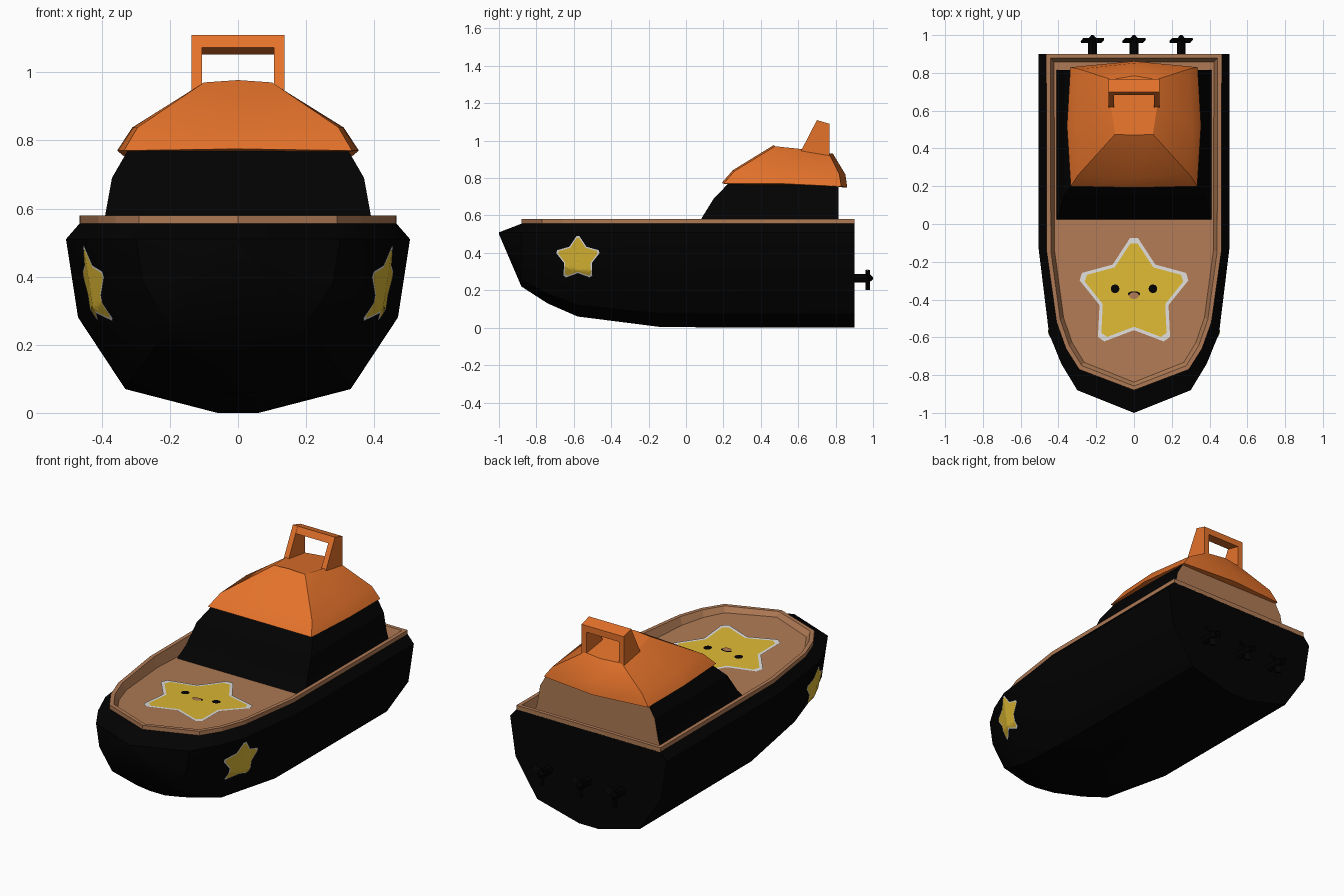
import bpy, bmesh, math
from mathutils import Vector, Matrix
from mathutils.bvhtree import BVHTree

if "Cube" in bpy.data.objects:
    bpy.data.objects.remove(bpy.data.objects["Cube"])


def mat(name, rgb):
    m = bpy.data.materials.new(name)
    m.diffuse_color = (*rgb, 1)
    m.use_nodes = True
    m.node_tree.nodes["Principled BSDF"].inputs["Base Color"].default_value = m.diffuse_color
    return m


BLACK = mat("black", (0.0006, 0.0006, 0.0006))
BROWN = mat("wood brown", (0.43, 0.195, 0.09))
ORANGE = mat("orange", (0.78, 0.17, 0.024))
YELLOW = mat("yellow", (0.72, 0.48, 0.034))
SILVER = mat("pale grey", (0.74, 0.73, 0.72))


def finish(name, bm, *mats, normals=True, smooth=None):
    if normals:
        bmesh.ops.recalc_face_normals(bm, faces=bm.faces)
    me = bpy.data.meshes.new(name)
    bm.to_mesh(me)
    for m in mats:
        me.materials.append(m)
    ob = bpy.data.objects.new(name, me)
    bpy.context.collection.objects.link(ob)
    if smooth:
        bpy.ops.object.select_all(action='DESELECT')
        ob.select_set(True)
        bpy.context.view_layer.objects.active = ob
        bpy.ops.object.shade_smooth_by_angle(angle=math.radians(smooth))
    return ob


def loft(rings, closed, cap_first=True, cap_last=True):
    """Skin a list of equally long point rings."""
    bm = bmesh.new()
    vs = [[bm.verts.new(p) for p in r] for r in rings]
    n = len(rings[0])
    for a, b in zip(vs, vs[1:]):
        for i in range(n if closed else n - 1):
            j = (i + 1) % n
            bm.faces.new((a[i], a[j], b[j], b[i]))
    if cap_first:
        bm.faces.new(vs[0])
    if cap_last:
        bm.faces.new(vs[-1])
    bmesh.ops.remove_doubles(bm, verts=bm.verts, dist=1e-5)
    return bm


def mirrored(half):
    """Half outline with x >= 0 to a full loop, centre points not repeated."""
    return half + [(-p[0], *p[1:]) for p in reversed(half) if p[0] > 1e-6]


# Hull: station = y, half width, keel height, rim y, rim half width
stations = [(0.9, 0.505, 0, 0.9, 0.465), (-0.13, 0.505, 0.003, -0.15, 0.462),
            (-0.58, 0.45, 0.06, -0.52, 0.41), (-0.74, 0.385, 0.13, -0.66, 0.36),
            (-0.88, 0.30, 0.22, -0.77, 0.29), (-1.0, 0, 0.5, -0.88, 0)]
rings = []
for y, w, zb, yr, wr in stations:
    half = [(wr, yr, 0.556)]
    for fx, fz in ((1, 1), (0.93, 0.55), (0.655, 0.137), (0.12, 0)):
        half.append((w * fx, y, zb + (0.51 - zb) * fz))
    rings.append(half + [(-x, yy, z) for x, yy, z in reversed(half)])
bm = loft(rings, False, True, False)
bmesh.ops.triangulate(bm, faces=[f for f in bm.faces if len(f.verts) == 4])
bmesh.ops.recalc_face_normals(bm, faces=bm.faces)
hull_tree = BVHTree.FromBMesh(bm)
finish("hull", bm, BLACK, smooth=35)


# Rim and sunken deck, rising gently from the cabin to the bow
def deck_z(y):
    return 0.515 + max(0, 0.025 - y) * 0.046


outline = [(s[4], s[3]) for s in stations]
plan = mirrored(outline[:1] + [(0.4625, 0.025)] + outline[1:])


def inset(d, z):
    pts = [(x * (1 - d / 0.465), 0.025 + (y - 0.025) * (1 - d / 0.89)) for x, y in plan]
    return [(x, y, z or deck_z(y)) for x, y in pts]


bm = loft([inset(0, 0.553), inset(0, 0.58), inset(0.022, 0.58), inset(0.042, None)],
          True, False, False)
bm.verts.ensure_lookup_table()
inner = bm.verts[-len(plan):]
bm.faces.new(inner[1:-1])
cabin_edge = [bm.verts.new(p) for p in ((0.41, 0.025, 0.515), (0.41, 0.812, 0.515),
                                        (-0.41, 0.812, 0.515), (-0.41, 0.025, 0.515))]
bm.faces.new([inner[0], inner[1], *cabin_edge, inner[-2], inner[-1]])
finish("rim_and_deck", bm, BROWN)

# Cabin: black glass with a brown back wall
levels = [(0.51, 0.413, 0.025), (0.58, 0.39, 0.08), (0.69, 0.37, 0.148), (0.785, 0.315, 0.24)]
bm = loft([[(-w, f, z), (w, f, z), (w, 0.815, z), (-w, 0.815, z)] for z, w, f in levels],
          True, False, False)
for f in bm.faces:
    f.material_index = 1 if f.calc_center_median().y > 0.8 else 0
finish("cabin", bm, BLACK, BROWN)

# Roof: half outlines run from front centre to back centre
roof = [
    [(0, 0.25, 0.765), (0.31, 0.25, 0.765), (0.315, 0.52, 0.765), (0.31, 0.805, 0.752), (0, 0.805, 0.752)],
    [(0, 0.192, 0.775), (0.335, 0.20, 0.77), (0.355, 0.52, 0.77), (0.337, 0.83, 0.755), (0, 0.862, 0.75)],
    [(0, 0.25, 0.842), (0.295, 0.26, 0.838), (0.31, 0.52, 0.838), (0.29, 0.82, 0.82), (0, 0.852, 0.82)],
    [(0, 0.47, 0.977), (0.10, 0.475, 0.97), (0.122, 0.62, 0.955), (0.12, 0.765, 0.93), (0, 0.785, 0.932)],
]
finish("roof", loft([mirrored(r) for r in roof], True, False), ORANGE, smooth=28)


# Roof arch: two legs and a crossbar, side profiles extruded along x
def slab(name, profile, x0, x1):
    finish(name, loft([[(x, y, z) for y, z in profile] for x in (x0, x1)], True), ORANGE)


leg = [(0.615, 0.945), (0.70, 1.11), (0.768, 1.09), (0.768, 0.92)]
slab("arch_leg_right", leg, 0.105, 0.136)
slab("arch_leg_left", leg, -0.136, -0.105)
slab("arch_crossbar", [(0.683, 1.073), (0.70, 1.11), (0.768, 1.09), (0.768, 1.052)], -0.105, 0.105)

# Propellers: shaft, nose and three blades each
for name, px in (("left", -0.22), ("middle", 0), ("right", 0.25)):
    bm = bmesh.new()
    to_y = Matrix.Rotation(-math.pi / 2, 4, 'X')
    base = Matrix.Translation((px, 0, 0.265))
    bmesh.ops.create_cone(bm, cap_ends=True, segments=8, radius1=0.023, radius2=0.023, depth=0.09,
                          matrix=base @ Matrix.Translation((0, 0.935, 0)) @ to_y)
    bmesh.ops.create_cone(bm, cap_ends=True, segments=8, radius1=0.023, radius2=0.006, depth=0.02,
                          matrix=base @ Matrix.Translation((0, 0.99, 0)) @ to_y)
    for k in range(3):
        spin = Matrix.Rotation(math.pi + k * math.tau / 3, 4, 'Y')
        bmesh.ops.create_cube(bm, size=1, matrix=base @ Matrix.Translation((0, 0.972, 0)) @ spin
                              @ Matrix.Translation((0, 0, 0.035)) @ Matrix.Rotation(0.5, 4, 'Z')
                              @ Matrix.Diagonal((0.034, 0.01, 0.055, 1)))
    finish("propeller_" + name, bm, BLACK)


# Stars: blunt-tipped plates with a pale border, placed by a mapping function
def star(name, outer, inner, border, cuts, place, out):
    pts = []
    for k in range(5):
        a = math.pi / 2 + k * math.tau / 5
        for da, r in ((-0.07, outer * 0.98), (0.07, outer * 0.98), (math.pi / 5, inner)):
            pts.append((r * math.cos(a + da), r * math.sin(a + da)))
    bm = loft([[(u * s, v * s, 0) for u, v in pts] for s in (1, border, border / 2)],
              True, False, True)
    for i, f in enumerate(bm.faces):
        f.material_index = 0 if i < len(pts) else 1
    bmesh.ops.triangulate(bm, faces=bm.faces)
    if cuts:
        bmesh.ops.subdivide_edges(bm, edges=bm.edges, cuts=cuts, use_grid_fill=True)
    for v in bm.verts:
        v.co = place(v.co.x, v.co.y)
    bm.normal_update()
    if sum((f.normal for f in bm.faces), Vector()).dot(Vector(out)) < 0:
        bmesh.ops.reverse_faces(bm, faces=bm.faces)
    finish(name, bm, SILVER, YELLOW, normals=False)


def on_hull(side):
    def place(u, v):
        hit = hull_tree.ray_cast(Vector((side * 2, u - 0.578, v + 0.37)), Vector((-side, 0, 0)))[0]
        return hit + Vector((side * 0.007, 0, 0))
    return place


def on_deck(u, v):
    return Vector((u, v - 0.37, deck_z(v - 0.37) + 0.004))


star("deck_star", 0.303, 0.192, 0.905, 0, on_deck, (0, 0, 1))
star("side_star_right", 0.122, 0.078, 0.91, 2, on_hull(1), (1, 0, 0))
star("side_star_left", 0.122, 0.078, 0.91, 2, on_hull(-1), (-1, 0, 0))


# Face on the deck star
def disc(name, x, y, rx, ry, lift, m):
    bm = bmesh.new()
    bmesh.ops.create_circle(bm, cap_ends=True, segments=12, radius=1,
                            matrix=Matrix.Translation((x, y, 0)) @ Matrix.Diagonal((rx, ry, 1, 1)))
    for v in bm.verts:
        v.co.z = deck_z(v.co.y) + lift
    finish(name, bm, m, normals=False)


for name, x in (("eye_left", -0.1), ("eye_right", 0.1)):
    disc(name, x, -0.343, 0.023, 0.023, 0.007, BLACK)
disc("mouth_line", 0, -0.37, 0.033, 0.014, 0.006, BLACK)
disc("mouth", 0, -0.379, 0.026, 0.018, 0.008, BROWN)
